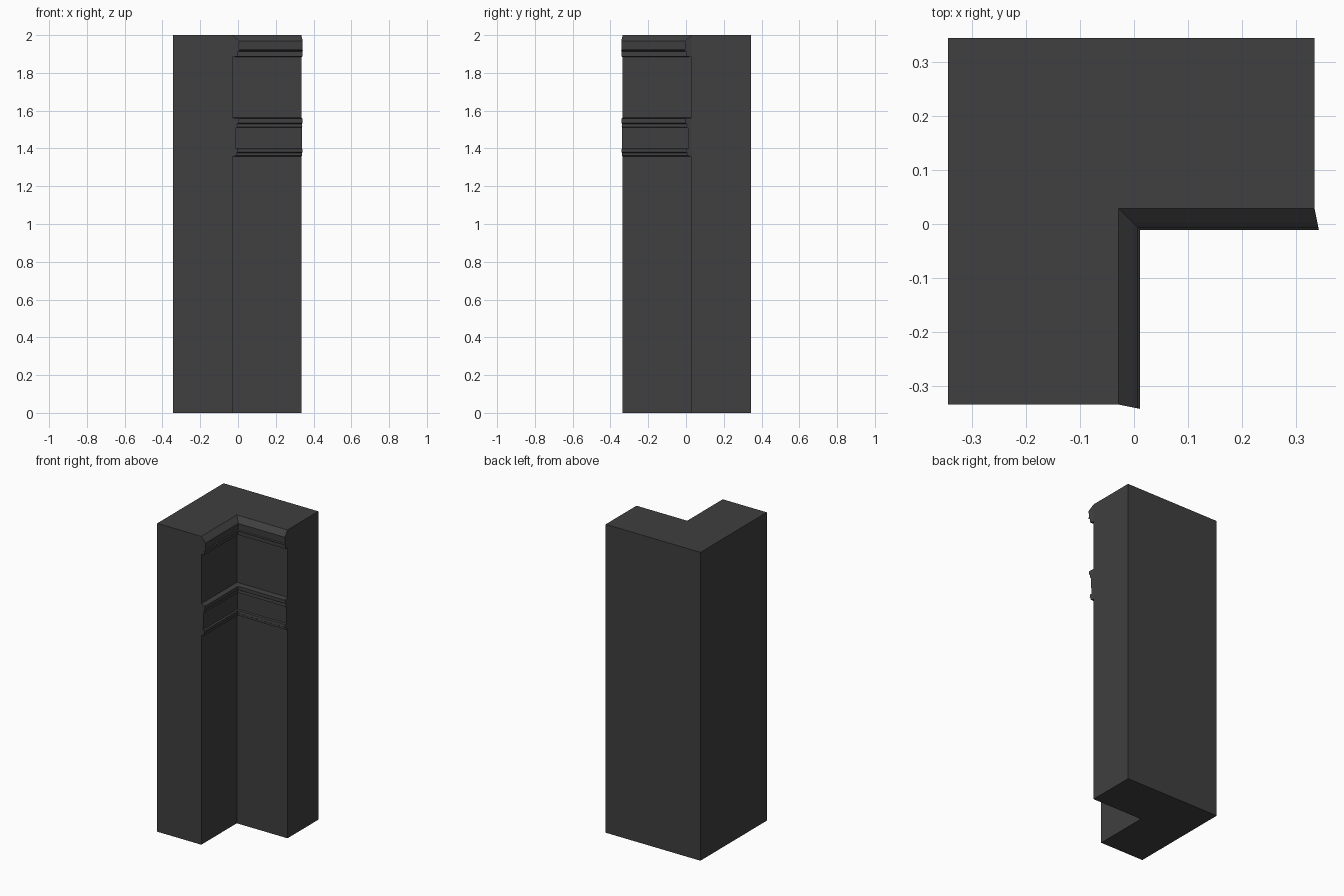
import bpy, bmesh

if "Cube" in bpy.data.objects:
    bpy.data.objects.remove(bpy.data.objects["Cube"])

# Outer faces, wing ends and the inner corner of the L-shaped post
OUT, END, IN = 0.345, 0.335, 0.029

# Inner face profile: (projection, height)
PROFILE = [
    (0, 0), (0, 1.357),
    (0.022, 1.362), (0.022, 1.376), (0.028, 1.38), (0.026, 1.396),   # lower band
    (0.016, 1.40), (0.018, 1.51),                                    # frieze
    (0.026, 1.513), (0.024, 1.53), (0.032, 1.535), (0.032, 1.558),   # upper band
    (0, 1.563), (0, 1.883),
    (0.026, 1.888), (0.026, 1.912), (0.040, 1.92),                   # cornice
    (0.034, 1.925), (0.036, 1.968), (0.026, 1.978), (0, 2.0),
]


def ring(d, z):
    """L-shaped section with its inner faces pushed out by d, tips flaring a little."""
    flare = END + 0.2 * d
    return [(-OUT, OUT, z), (-OUT, -END, z), (-IN, -END, z),
            (-IN + d, -flare, z), (-IN + d, IN - d, z), (flare, IN - d, z),
            (END, IN, z), (END, OUT, z)]


# Corner post: loft the section up the profile
bm = bmesh.new()
rings = [[bm.verts.new(p) for p in ring(d, z)] for d, z in PROFILE]
for a, b in zip(rings, rings[1:]):
    for i in range(8):
        j = (i + 1) % 8
        bm.faces.new((a[i], a[j], b[j], b[i]))
bm.faces.new(rings[0][::-1])
bm.faces.new(rings[-1])

# Clean up merged points and flat seams
bmesh.ops.remove_doubles(bm, verts=bm.verts[:], dist=0.0005)
bmesh.ops.dissolve_limit(bm, angle_limit=0.01, verts=bm.verts[:], edges=bm.edges[:])
bmesh.ops.recalc_face_normals(bm, faces=bm.faces[:])

mesh = bpy.data.meshes.new("corner_post")
bm.to_mesh(mesh)
bm.free()
post = bpy.data.objects.new("corner_post", mesh)
bpy.context.collection.objects.link(post)

# Dark stone colour
stone = bpy.data.materials.new("dark_stone")
stone.diffuse_color = (0.05, 0.05, 0.05, 1)
stone.use_nodes = True
stone.node_tree.nodes["Principled BSDF"].inputs["Base Color"].default_value = stone.diffuse_color
mesh.materials.append(stone)
